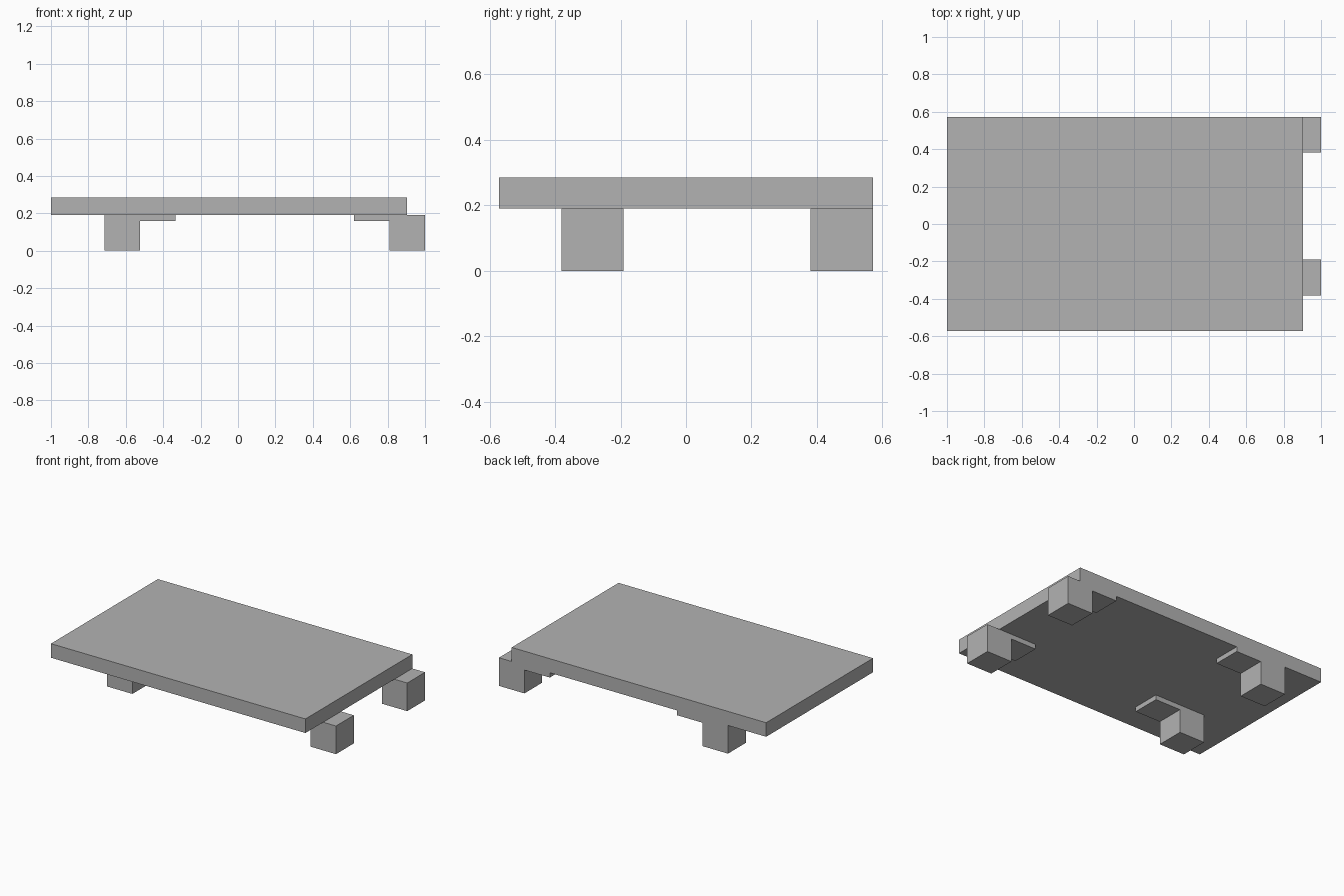
import bpy
import bmesh

cube = bpy.data.objects.get("Cube")
if cube:
    bpy.data.objects.remove(cube, do_unlink=True)

U = 2 / 21          # module: the whole length is 21 modules
GREY = (0.45, 0.45, 0.45, 1)

grey = bpy.data.materials.new("plain grey")
grey.use_nodes = True
grey.diffuse_color = GREY
grey.node_tree.nodes["Principled BSDF"].inputs["Base Color"].default_value = GREY


def prism(name, profile, y0, y1):
    """Extrude an x-z profile from y0 to y1, all in modules."""
    bm = bmesh.new()
    face = bm.faces.new([bm.verts.new((x * U, y0 * U, z * U)) for x, z in profile])
    ext = bmesh.ops.extrude_face_region(bm, geom=[face])
    moved = [v for v in ext["geom"] if isinstance(v, bmesh.types.BMVert)]
    bmesh.ops.translate(bm, vec=(0, (y1 - y0) * U, 0), verts=moved)
    bmesh.ops.recalc_face_normals(bm, faces=bm.faces)
    mesh = bpy.data.meshes.new(name)
    bm.to_mesh(mesh)
    bm.free()
    mesh.materials.append(grey)
    obj = bpy.data.objects.new(name, mesh)
    bpy.context.collection.objects.link(obj)
    return obj


# Flat top slab
prism("table_top", [(-10.5, 2), (9.5, 2), (9.5, 3), (-10.5, 3)], -6, 6)

# Square legs, each with a thin bracket reaching inward under the slab
leg = [(0, 0), (2, 0), (2, 2), (-2, 2), (-2, 1.66), (0, 1.66)]
for depth, y in (("front", -4), ("back", 4)):
    for side, x, direction in (("left", 8.5, 1), ("right", -5.5, -1)):
        profile = [(x + direction * px, z) for px, z in leg]
        prism(f"{depth}_{side}_leg", profile, y, y + 2)
